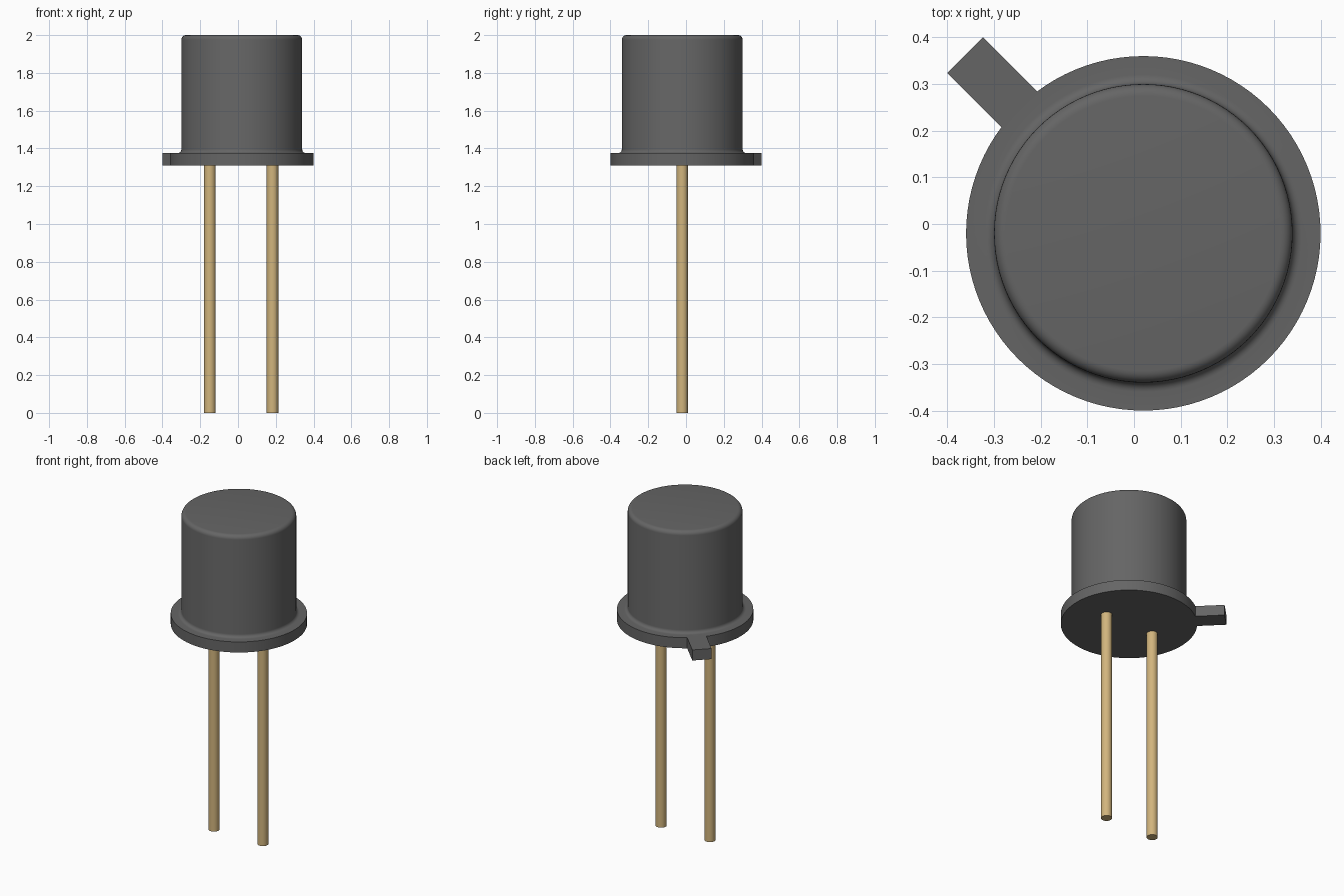
import bpy, bmesh, math
from mathutils import Matrix, Vector

cube = bpy.data.objects.get("Cube")
if cube:
    bpy.data.objects.remove(cube, do_unlink=True)

CX, CY = 0.02, -0.02          # axis of the can
Z0, Z1, TOP = 1.31, 1.375, 2.0  # flange bottom, flange top, can top


def material(name, rgb):
    m = bpy.data.materials.new(name)
    m.use_nodes = True
    m.diffuse_color = (*rgb, 1)
    bsdf = next(n for n in m.node_tree.nodes if n.type == 'BSDF_PRINCIPLED')
    bsdf.inputs["Base Color"].default_value = (*rgb, 1)
    return m


dark_grey = material("dark grey metal", (0.13, 0.13, 0.13))
gold = material("pale gold metal", (0.64, 0.46, 0.205))


def finish(name, bm, mat, smooth=True):
    bmesh.ops.recalc_face_normals(bm, faces=bm.faces)
    mesh = bpy.data.meshes.new(name)
    bm.to_mesh(mesh)
    bm.free()
    mesh.materials.append(mat)
    ob = bpy.data.objects.new(name, mesh)
    bpy.context.collection.objects.link(ob)
    if smooth:
        bpy.ops.object.select_all(action='DESELECT')
        ob.select_set(True)
        bpy.context.view_layer.objects.active = ob
        bpy.ops.object.shade_smooth_by_angle(angle=math.radians(35))
    return ob


def lathe(name, profile, x, y, mat, steps):
    """Revolve (radius, z) points about a vertical axis and cap both ends."""
    bm = bmesh.new()
    rings = [[bm.verts.new((x + r * math.cos(a), y + r * math.sin(a), z))
              for a in (math.tau * i / steps for i in range(steps))]
             for r, z in profile]
    for low, high in zip(rings, rings[1:]):
        for i in range(steps):
            j = (i + 1) % steps
            bm.faces.new((low[i], low[j], high[j], high[i]))
    bm.faces.new(rings[0][::-1])
    bm.faces.new(rings[-1])
    return finish(name, bm, mat)


def arc(r, z, radius, start, end, n=6):
    """Fillet points around (r, z), angles in degrees."""
    angles = [math.radians(start + (end - start) * i / n) for i in range(n + 1)]
    return [(r + radius * math.cos(a), z + radius * math.sin(a)) for a in angles]


# Flange and can in one profile: rim, concave foot fillet, rounded top edge
profile = [(0.38, Z0), (0.38, Z1)]
profile += arc(0.34, Z1 + 0.02, 0.02, 270, 180)
profile += arc(0.295, TOP - 0.025, 0.025, 0, 90)
lathe("can_and_flange", profile, CX, CY, dark_grey, 96)

# Locating tab pointing diagonally back from the flange
bm = bmesh.new()
inner, outer, width = 0.34, 0.54, 0.109
bmesh.ops.create_cube(bm, size=1)
bmesh.ops.scale(bm, vec=(outer - inner, width, Z1 - Z0), verts=bm.verts)
bmesh.ops.translate(bm, vec=((inner + outer) / 2, 0, (Z0 + Z1) / 2), verts=bm.verts)
bmesh.ops.transform(bm, verts=bm.verts,
                    matrix=Matrix.Translation(Vector((CX, CY, 0)))
                    @ Matrix.Rotation(math.radians(135), 4, 'Z'))
finish("locating_tab", bm, dark_grey, smooth=False)

# Two wire leads
for name, side in (("left_lead", 1), ("right_lead", -1)):
    lathe(name, [(0.031, 0), (0.031, Z0 + 0.02)], CX - 0.003 + side * 0.166, CY, gold, 32)
